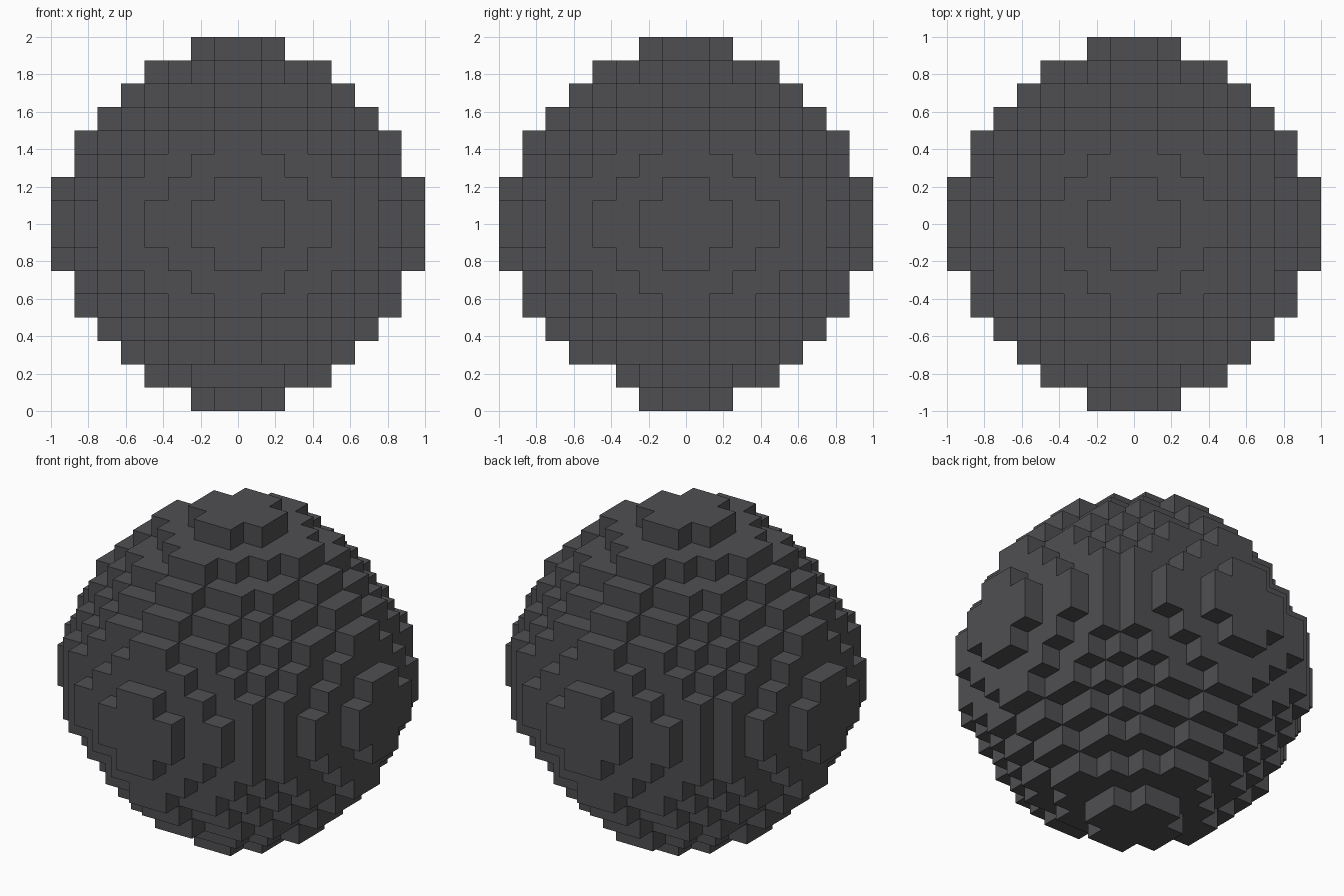
import bpy
import bmesh
from mathutils import Vector

cube = bpy.data.objects.get("Cube")
if cube:
    bpy.data.objects.remove(cube, do_unlink=True)

HALF = 8            # blocks from the centre to the outside
SIZE = 1 / HALF     # edge of one block


def make_material(name, colour):
    material = bpy.data.materials.new(name)
    material.use_nodes = True
    material.diffuse_color = colour
    material.node_tree.nodes["Principled BSDF"].inputs["Base Color"].default_value = colour
    return material


def is_filled(cell):
    """Blocky ball: a round core with a diamond terrace and a plus-shaped cap on each side."""
    steps = [c if c >= 0 else -c - 1 for c in cell]
    low, mid, top = sorted(steps)
    if top >= HALF:
        return False
    if top == HALF - 1:
        return low + mid <= 1
    if top == HALF - 2:
        return low + mid <= 3
    # The upright edges round the middle stand two blocks taller than the other edges
    limit = 53 if steps[2] == 1 else 52
    return sum((c + 0.5) ** 2 for c in steps) < limit


# Fill the grid of blocks
span = range(-HALF, HALF)
cells = {(x, y, z) for x in span for y in span for z in span if is_filled((x, y, z))}

# Small chip under the front edge of the lower terrace
cells -= {(x, -4, -7) for x in (-1, 0)}

# Keep only the outer block faces
bm = bmesh.new()
corners = {}


def corner(point):
    key = tuple(round(c) for c in point)
    if key not in corners:
        corners[key] = bm.verts.new((Vector(key) + Vector((0, 0, HALF))) * SIZE)
    return corners[key]


for cell in sorted(cells):
    middle = Vector(cell) + Vector((0.5, 0.5, 0.5))
    for axis in range(3):
        for sign in (-1, 1):
            normal = Vector((0, 0, 0))
            normal[axis] = sign
            if tuple(int(a + b) for a, b in zip(cell, normal)) in cells:
                continue
            u = Vector((0, 0, 0))
            u[(axis + 1) % 3] = 0.5
            v = normal.cross(u)
            centre = middle + normal * 0.5
            bm.faces.new([corner(centre + p) for p in (-u - v, u - v, u + v, v - u)])

mesh = bpy.data.meshes.new("block_ball")
bm.to_mesh(mesh)
bm.free()
mesh.materials.append(make_material("dark_grey", (0.078, 0.078, 0.086, 1)))
ball = bpy.data.objects.new("block_ball", mesh)
bpy.context.collection.objects.link(ball)
